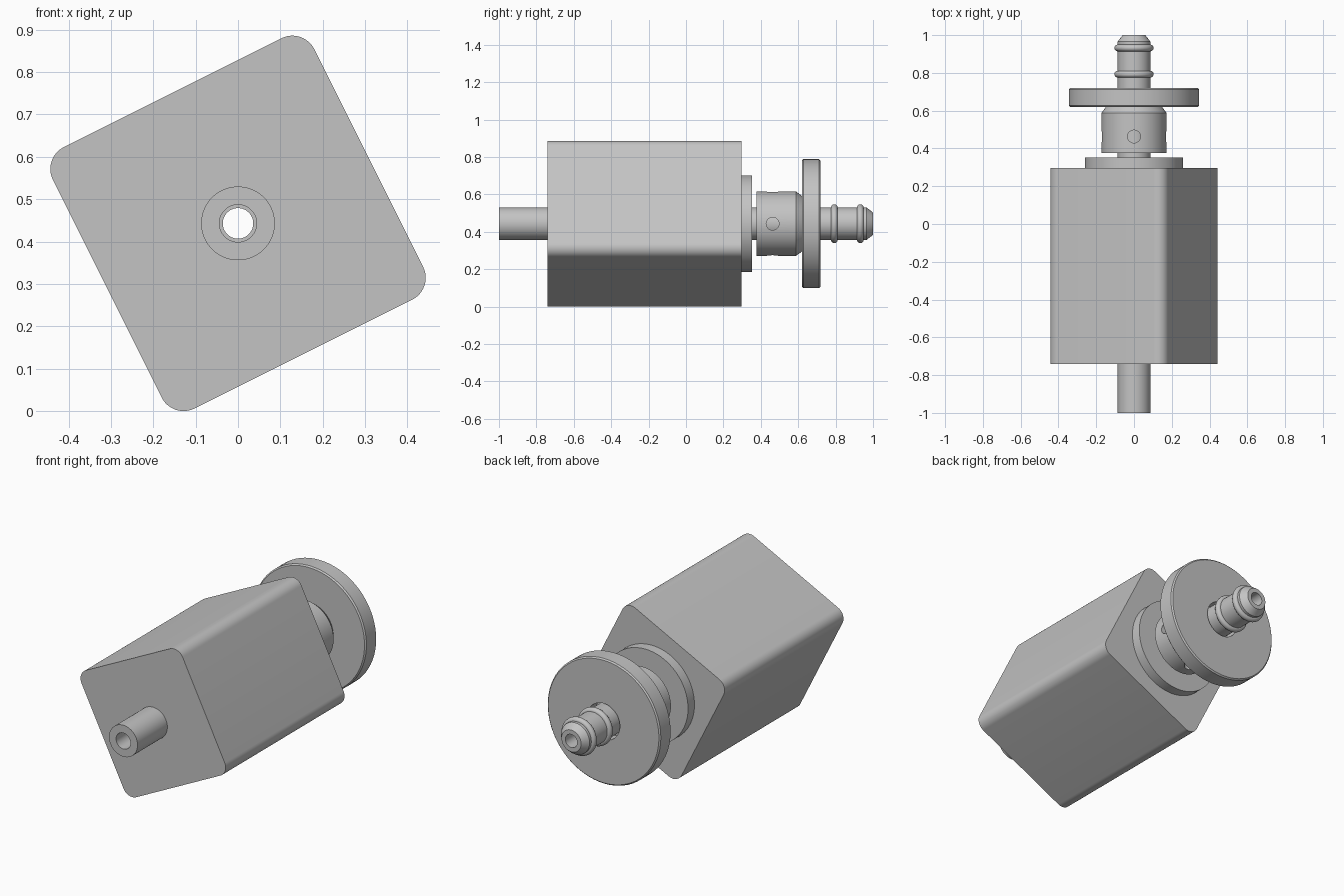
import bpy, bmesh, math
from mathutils import Matrix, Vector

AXIS_Z = 0.443
SEGMENTS = 72

default = bpy.data.objects.get("Cube")
if default:
    bpy.data.objects.remove(default, do_unlink=True)

grey = bpy.data.materials.new("plain grey")
grey.use_nodes = True
grey.diffuse_color = (0.55, 0.55, 0.55, 1)
grey.node_tree.nodes["Principled BSDF"].inputs["Base Color"].default_value = grey.diffuse_color


def make_object(name, bm):
    bmesh.ops.recalc_face_normals(bm, faces=bm.faces)
    mesh = bpy.data.meshes.new(name)
    bm.to_mesh(mesh)
    bm.free()
    mesh.materials.append(grey)
    obj = bpy.data.objects.new(name, mesh)
    bpy.context.collection.objects.link(obj)
    obj.location.z = AXIS_Z
    return obj


def lathe(name, profile):
    """Spin a closed (radius, y) outline around the y axis."""
    bm = bmesh.new()
    verts = [bm.verts.new((r, y, 0)) for r, y in profile]
    edges = [bm.edges.new((v, verts[i - 1])) for i, v in enumerate(verts)]
    bmesh.ops.spin(bm, geom=verts + edges, cent=(0, 0, 0), axis=(0, 1, 0),
                   angle=math.tau, steps=SEGMENTS, use_duplicate=False)
    bmesh.ops.remove_doubles(bm, verts=bm.verts, dist=0.0001)
    return make_object(name, bm)


def sleeve(name, inner, outer, start, end):
    return lathe(name, [(inner, start), (outer, start), (outer, end), (inner, end)])


def drill(obj, radius, centre_y, length, axis):
    """Cut a round hole through the part along the given axis."""
    bm = bmesh.new()
    turn = Vector((0, 0, 1)).rotation_difference(Vector(axis)).to_matrix().to_4x4()
    bmesh.ops.create_cone(bm, cap_ends=True, segments=48, radius1=radius,
                          radius2=radius, depth=length,
                          matrix=Matrix.Translation((0, centre_y, 0)) @ turn)
    cutter = make_object("hole_cutter", bm)
    cutter.hide_render = True
    mod = obj.modifiers.new("hole", 'BOOLEAN')
    mod.operation = 'DIFFERENCE'
    mod.solver = 'EXACT'
    mod.object = cutter
    bpy.context.view_layer.objects.active = obj
    bpy.ops.object.modifier_apply(modifier=mod.name)
    bpy.data.objects.remove(cutter, do_unlink=True)


# Square motor body with rounded long edges, turned about its axis
bm = bmesh.new()
bmesh.ops.create_cube(bm, size=1, matrix=Matrix.Translation((0, -0.222, 0))
                      @ Matrix.Diagonal((0.69, 1.036, 0.69, 1)))
long_edges = [e for e in bm.edges
              if abs(e.verts[0].co.y - e.verts[1].co.y) > 0.5]
bmesh.ops.bevel(bm, geom=long_edges, offset=0.058, segments=12,
                profile=0.5, affect='EDGES')
bm.transform(Matrix.Rotation(-math.atan(0.5), 4, 'Y'))
body = make_object("body", bm)
drill(body, 0.08, -0.222, 1.4, (0, 1, 0))

# Hollow shaft with a stepped bore and a tapered nozzle end
shaft = lathe("hollow_shaft", [
    (0.044, -1), (0.087, -1), (0.087, 0.965), (0.06, 1),
    (0.036, 1), (0.036, -0.22), (0.044, -0.22)])

# Raised boss on the back of the body
boss = sleeve("boss", 0.08, 0.259, 0.29, 0.352)

# Chamfered collar with four radial screw holes
collar = lathe("collar", [(0.08, 0.377), (0.172, 0.377), (0.172, 0.588),
                          (0.145, 0.625), (0.08, 0.625)])
for direction in ((1, 0, 0), (0, 0, 1)):
    drill(collar, 0.034, 0.463, 0.5, direction)

# Wide disc with softened rims and a clearance gap around the shaft
disc = lathe("disc", [(0.08, 0.62), (0.338, 0.62), (0.345, 0.627),
                      (0.345, 0.712), (0.338, 0.719), (0.1, 0.719),
                      (0.1, 0.65), (0.08, 0.65)])

# Two rounded hose ridges on the nozzle
parts = [body, shaft, boss, collar, disc]
for name, y in (("inner_ridge", 0.793), ("outer_ridge", 0.932)):
    steps = [math.tau * i / 16 for i in range(16)]
    parts.append(lathe(name, [(0.086 + 0.018 * math.cos(a), y + 0.018 * math.sin(a))
                              for a in steps]))

# Smooth shading with sharp edges kept
bpy.ops.object.select_all(action='DESELECT')
for part in parts:
    part.select_set(True)
bpy.context.view_layer.objects.active = body
bpy.ops.object.shade_smooth_by_angle(angle=math.radians(30))
